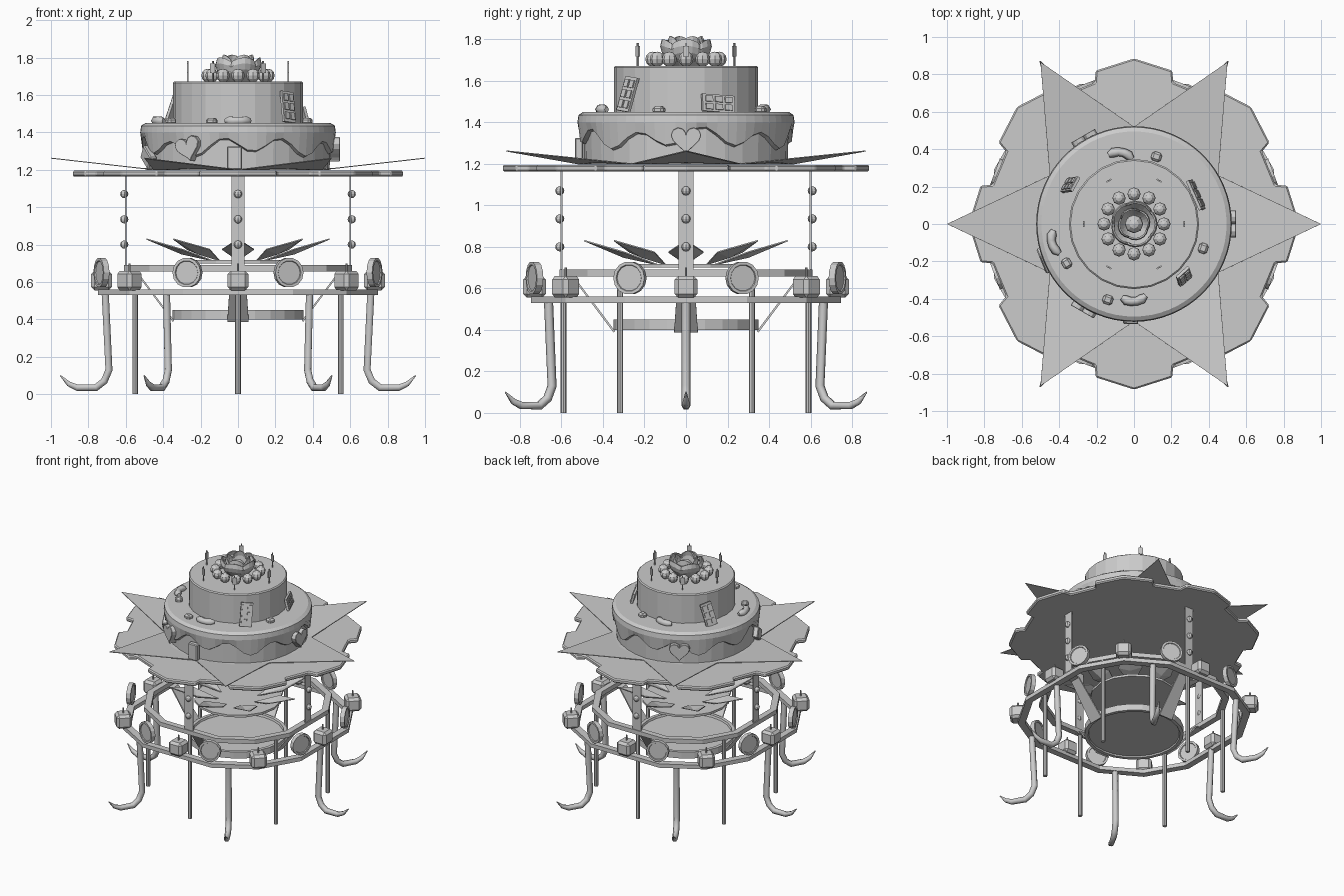
import bpy, bmesh
from math import sin, cos, pi, radians, sqrt, atan2, hypot
from mathutils import Matrix, Vector

if "Cube" in bpy.data.objects:
    bpy.data.objects.remove(bpy.data.objects["Cube"])

FACE = Matrix(((0, 0, 1, 0), (1, 0, 0, 0), (0, 1, 0, 0), (0, 0, 0, 1)))


def mesh(name, verts, faces, mat=None, thick=0, bevel=0):
    me = bpy.data.meshes.new(name)
    me.from_pydata([tuple(v) for v in verts], [], faces)
    if mat:
        me.transform(mat)
    bm = bmesh.new()
    bm.from_mesh(me)
    bmesh.ops.recalc_face_normals(bm, faces=bm.faces)
    bm.to_mesh(me)
    bm.free()
    ob = bpy.data.objects.new(name, me)
    bpy.context.collection.objects.link(ob)
    if thick:
        m = ob.modifiers.new("thickness", 'SOLIDIFY')
        m.thickness, m.offset = thick, 0
    if bevel:
        m = ob.modifiers.new("bevel", 'BEVEL')
        m.width, m.segments = bevel, 1
    return ob


def prism(name, pts, z0, z1, mat=None, bevel=0):
    n = len(pts)
    v = [(x, y, z0) for x, y in pts] + [(x, y, z1) for x, y in pts]
    f = [tuple(range(n))[::-1], tuple(range(n, 2 * n))]
    f += [(i, (i + 1) % n, n + (i + 1) % n, n + i) for i in range(n)]
    return mesh(name, v, f, mat, bevel=bevel)


def rect(w, h, cx=0, cy=0):
    return [(cx - w / 2, cy - h / 2), (cx + w / 2, cy - h / 2), (cx + w / 2, cy + h / 2), (cx - w / 2, cy + h / 2)]


def circle(n, r, off=0):
    return [(r * cos(off + 2 * pi * i / n), r * sin(off + 2 * pi * i / n)) for i in range(n)]


def lathe(name, prof, n, mat=None):
    m = len(prof)
    v = [(r * cos(2 * pi * i / n), r * sin(2 * pi * i / n), z) for i in range(n) for r, z in prof]
    f = [(i * m + j, (i + 1) % n * m + j, (i + 1) % n * m + j + 1, i * m + j + 1)
         for i in range(n) for j in range(m - 1)]
    f += [tuple(i * m for i in range(n)), tuple(i * m + m - 1 for i in range(n))]
    return mesh(name, v, f, mat)


def ball(name, loc, r, seg=8, rings=6):
    prof = [(r * max(sin(pi * j / rings), .02), -r * cos(pi * j / rings)) for j in range(rings + 1)]
    return lathe(name, prof, seg, Matrix.Translation(loc))


def tube(name, pts, radii, depth, res=1):
    cu = bpy.data.curves.new(name, 'CURVE')
    cu.dimensions, cu.bevel_depth, cu.bevel_resolution, cu.use_fill_caps = '3D', depth, res, True
    sp = cu.splines.new('POLY')
    sp.points.add(len(pts) - 1)
    for p, co, r in zip(sp.points, pts, radii):
        p.co, p.radius = (*co, 1), r
    tmp = bpy.data.objects.new(name, cu)
    bpy.context.collection.objects.link(tmp)
    bpy.context.view_layer.update()
    me = bpy.data.meshes.new_from_object(tmp.evaluated_get(bpy.context.evaluated_depsgraph_get()))
    bpy.data.objects.remove(tmp)
    ob = bpy.data.objects.new(name, me)
    bpy.context.collection.objects.link(ob)


def polar(a, r, z=0):
    return Vector((r * cos(a), r * sin(a), z))


def facing(a, r, z, roll=0, lean=0):
    """Local z points outward, local y points up."""
    return Matrix.Translation(polar(a, r, z)) @ Matrix.Rotation(a, 4, 'Z') @ FACE \
        @ Matrix.Rotation(lean, 4, 'X') @ Matrix.Rotation(roll, 4, 'Z')


def band(name, outline, sections):
    """Closed ring: each section is (scale, z)."""
    n, m = len(outline), len(sections)
    v = [(x * s, y * s, z) for x, y in outline for s, z in sections]
    f = [(i * m + j, (i + 1) % n * m + j, (i + 1) % n * m + (j + 1) % m, i * m + (j + 1) % m)
         for i in range(n) for j in range(m)]
    return mesh(name, v, f)


# squarish twelve-sided rings
quarter = [(.74, -.29), (.74, .29), (.575, .575)]
outline = [(x * cos(k * pi / 2) - y * sin(k * pi / 2), x * sin(k * pi / 2) + y * cos(k * pi / 2))
           for k in range(4) for x, y in quarter]
band("lower_ring", outline, [(1.01, .53), (1.01, .56), (.945, .56), (.945, .53)])
band("upper_ring", outline, [(.825, .657), (.825, .69), (.765, .69), (.765, .657)])

# hooked and straight legs
hook = [(.71, .54), (.69, .13), (.715, .07), (.76, .035), (.86, .035), (.905, .055), (.95, .1)]
for k in range(6):
    a = k * pi / 3
    d = 0 if k % 3 == 0 else .055
    tube("hooked_leg", [polar(a, r + d, z) for r, z in hook], [1, 1, 1, 1, .9, .7, .15], .022)
    b = a + pi / 6
    p = polar(b, .59 if k % 3 == 1 else .635)
    prism("straight_leg", circle(8, .015), 0, .66, Matrix.Translation(p))

# cubes and medallions standing on the lower ring
for k in range(8):
    a = k * pi / 4
    r = .82 if k % 2 else .73
    m = Matrix.Translation(polar(a, r)) @ Matrix.Rotation(0 if k % 2 == 0 else a, 4, 'Z')
    prism("ring_cube", rect(.11, .11), .555, .66, m, bevel=.018)
    prism("cube_stem", circle(6, .006), .655, .7, m)
    sx, sy = [(.73, .27), (.27, .73), (-.27, .73), (-.73, .27)][k % 4]
    if k > 3:
        sx, sy = -sx, -sy
    lathe("medallion", [(.062, -.01), (.065, -.016), (.08, -.016), (.08, .016), (.065, .016), (.062, .01)],
          14, facing(atan2(sy, sx), hypot(sx, sy), .65))

# four straps with studs, bending in to the bottom disc
path = [(.6, 1.17, .035), (.6, .66, .035), (.54, .65, .04), (.345, .39, .057)]
for k in range(4):
    a = k * pi / 2
    v = [(r, s * w, z) for r, z, w in path for s in (-1, 1)]
    mesh("strap", v, [(2 * i, 2 * i + 1, 2 * i + 3, 2 * i + 2) for i in range(3)],
         Matrix.Rotation(a, 4, 'Z'), thick=.01)
    for z in (.8, .935, 1.07):
        ball("strap_stud", polar(a, .608, z), .022)
lathe("bottom_disc", [(.32, .41), (.325, .4), (.35, .4), (.35, .45), (.325, .45), (.32, .435)], 24)

# inner blossom
prism("blossom_base", circle(16, .31), .7, .717)
for k in range(8):
    v = [(.14, 0, .715), (.3, .085, .775), (.49, 0, .83), (.3, -.085, .775), (.3, 0, .75)]
    mesh("blossom_petal", v, [(0, 4, 1), (1, 4, 2), (2, 4, 3), (3, 4, 0)],
         Matrix.Rotation(k * pi / 4, 4, 'Z'), thick=.006)

# tray with eight pointed flaps, then the six-pointed leaf star
tray = []
for k in range(8):
    a = k * pi / 4
    for da, r in ((-15.5, .785), (-14, .845), (0, .885), (14, .845), (15.5, .785)):
        p = polar(a + radians(da), r)
        tray.append((p.x, p.y))
prism("tray", tray, 1.163, 1.195, bevel=.008)
v = [(0, 0, 1.2)]
for k in range(6):
    a = k * pi / 3
    v += [polar(a, 1, 1.262), polar(a + pi / 6, .52, 1.2), polar(a, .52, 1.208)]
f = []
for k in range(6):
    t, n, c, q = 3 * k + 1, 3 * k + 2, 3 * k + 3, 3 * ((k - 1) % 6) + 2
    f += [(t, n, c), (t, c, q), (0, c, n), (0, q, c)]
mesh("leaf_star", v, f, thick=.005)

# cake tiers
lathe("lower_tier", [(.49, 1.2), (.495, 1.43), (.47, 1.445)], 32)
lathe("upper_tier", [(.348, 1.44), (.348, 1.665), (.34, 1.672)], 24)
n = 64
v, f = [], []
for i in range(n):
    a = 2 * pi * i / n
    low = 1.325 + .04 * sin(10 * a) + .015 * sin(4 * a + 1)
    v += [polar(a, r, z) for r, z in ((.49, low - .008), (.512, low), (.523, 1.4), (.518, 1.435), (.495, 1.45), (.33, 1.45))]
for i in range(n):
    j = (i + 1) % n
    f += [(6 * i + k, 6 * j + k, 6 * j + k + 1, 6 * i + k + 1) for k in range(5)]
mesh("icing", v, f)

# hearts and blocks on the lower tier
heart = []
for i in range(20):
    t = 2 * pi * i / 20
    heart.append((.0046 * 16 * sin(t) ** 3,
                  .0046 * (13 * cos(t) - 5 * cos(2 * t) - 2 * cos(3 * t) - cos(4 * t))))
for k in range(3):
    prism("heart", heart, -.03, .025, facing(k * 2 * pi / 3, .52, 1.32, .25 if k == 2 else 0), bevel=.012)
prism("side_block", rect(.08, .125), -.02, .02, facing(radians(-92), .515, 1.263), bevel=.006)
prism("side_block", rect(.08, .125), -.02, .02, facing(radians(202), .515, 1.265, 1.0), bevel=.006)

# chocolate plaques leaning on the upper tier
for x, y, z, roll in ((.33, .155, 1.49, 1.5), (.267, -.28, 1.535, -.12), (-.34, .21, 1.53, .2)):
    m = facing(atan2(y, x), hypot(x, y), z, roll, -.25)
    prism("plaque", rect(.085, .17), -.008, .008, m)
    for i in (-1, 1):
        for j in (-1, 0, 1):
            prism("plaque_square", rect(.028, .038, i * .019, j * .051), .007, .015, m)

# sweets on the ledge
for x, y, turn in ((-.07, .375, 1.4), (-.43, -.1, 3.4), (0, -.405, 4.8)):
    c = Vector((x, y, 1.462))
    pts = [c + polar(turn, -.08) + polar(turn + t, .09) for t in (-.8, -.5, -.17, .17, .5, .8)]
    tube("bean_sweet", pts, [.55, 1, .9, .9, 1, .55], .026)
for x, y in ((.12, .36), (-.36, -.21), (-.14, -.405), (.37, -.13)):
    m = Matrix.Translation((x, y, 0)) @ Matrix.Rotation(atan2(y, x), 4, 'Z')
    prism("cube_sweet", rect(.05, .055), 1.44, 1.478, m, bevel=.012)

# berries, flat candles and the sugar rose on top
for k in range(12):
    ball("berry", polar(k * pi / 6, .16, 1.704), .036)
for k in range(6):
    a = k * pi / 3
    prism("candle", rect(.007, .115), -.004, .004, facing(a, .268, 1.725))
    prism("candle_flag", rect(.03, .05), -.004, .004, facing(a, .268, 1.742))
for count, rb, rt, top, off in ((5, .06, .122, 1.8, 0), (4, .04, .085, 1.815, .4)):
    for k in range(count):
        a0 = 2 * pi * k / count + off
        v = []
        for j in range(5):
            t = j / 4
            for i in range(7):
                u = i / 3 - 1
                v.append(polar(a0 + u * .78, (rb + (rt - rb) * sin(t * pi * .65)) * (1 - .08 * u * u),
                               1.675 + (top - 1.675) * t * (1 - .3 * u * u)))
        mesh("rose_petal", v, [(j * 7 + i, j * 7 + i + 1, j * 7 + i + 8, j * 7 + i + 7)
                               for j in range(4) for i in range(6)], thick=.008)
ball("rose_heart", (0, 0, 1.735), .05)
